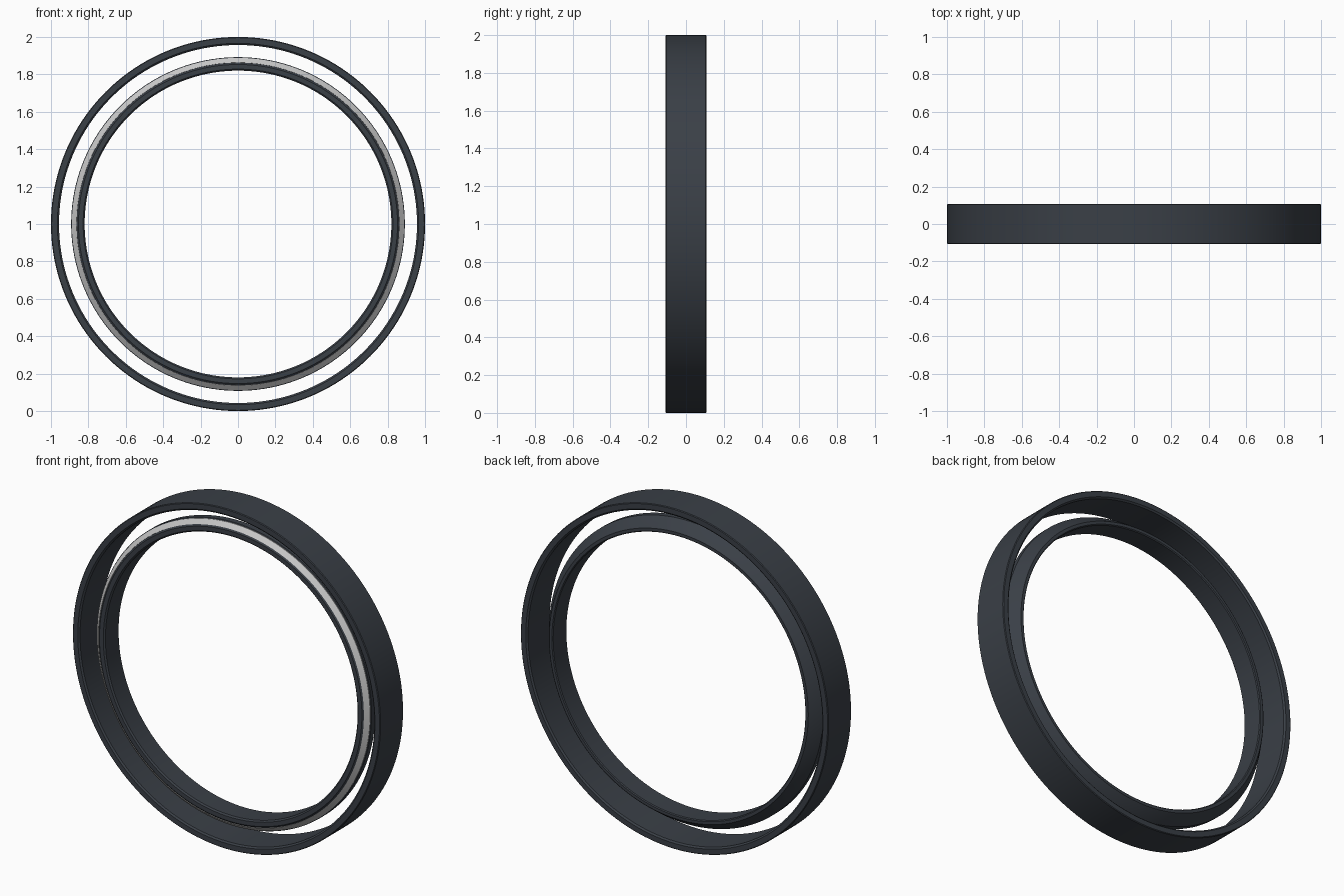
import bpy, bmesh, math

if "Cube" in bpy.data.objects:
    bpy.data.objects.remove(bpy.data.objects["Cube"])

SEGMENTS = 160


def material(name, rgb):
    m = bpy.data.materials.new(name)
    m.diffuse_color = (*rgb, 1.0)
    m.use_nodes = True
    m.node_tree.nodes["Principled BSDF"].inputs["Base Color"].default_value = m.diffuse_color
    return m


dark = material("dark graphite", (0.042, 0.050, 0.062))
silver = material("light silver", (0.58, 0.58, 0.58))


def lathe(name, profile, mat):
    """Spin a closed (radius, y) profile around the y axis at height 1."""
    bm = bmesh.new()
    rings = []
    for i in range(SEGMENTS):
        a = 2 * math.pi * i / SEGMENTS
        rings.append([bm.verts.new((r * math.cos(a), y, 1 + r * math.sin(a)))
                      for r, y in profile])
    n = len(profile)
    for i in range(SEGMENTS):
        p, q = rings[i], rings[(i + 1) % SEGMENTS]
        for j in range(n):
            k = (j + 1) % n
            bm.faces.new((p[j], p[k], q[k], q[j]))
    bmesh.ops.recalc_face_normals(bm, faces=bm.faces)
    mesh = bpy.data.meshes.new(name)
    bm.to_mesh(mesh)
    bm.free()
    mesh.materials.append(mat)
    obj = bpy.data.objects.new(name, mesh)
    bpy.context.collection.objects.link(obj)
    bpy.ops.object.select_all(action='DESELECT')
    obj.select_set(True)
    bpy.context.view_layer.objects.active = obj
    bpy.ops.object.shade_smooth_by_angle(angle=math.radians(35))
    return obj


# Wide outer band with softly chamfered rims
lathe("outer_band", [(1.0, -0.104), (0.996, -0.108), (0.966, -0.108),
                     (0.957, -0.100), (0.957, 0.100), (0.966, 0.108),
                     (0.996, 0.108), (1.0, 0.104)], dark)

# Narrow inner ring: rounded front lip, raised shoulder, tapered back
lathe("inner_ring", [(0.820, -0.060), (0.828, -0.068), (0.853, -0.068),
                     (0.863, -0.060), (0.886, -0.038), (0.892, -0.034),
                     (0.892, 0.000), (0.848, 0.062), (0.842, 0.067),
                     (0.825, 0.067), (0.820, 0.062)], dark)

# Thin polished trim on the front shoulder
lathe("silver_trim", [(0.862, -0.058), (0.863, -0.064), (0.888, -0.042),
                      (0.887, -0.036)], silver)
